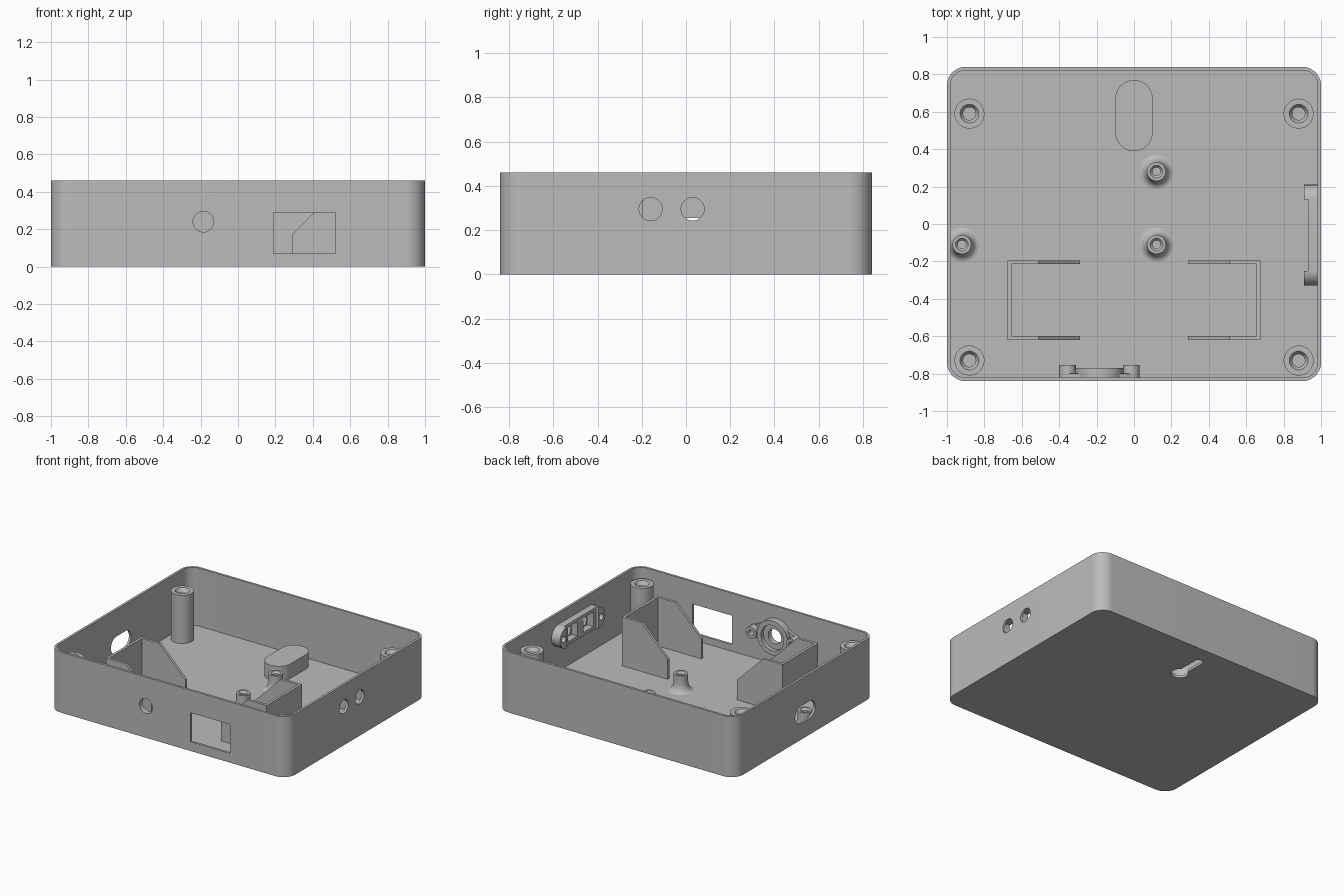
import bpy, bmesh, math
from mathutils import Vector
from mathutils.geometry import convex_hull_2d

if "Cube" in bpy.data.objects:
    bpy.data.objects.remove(bpy.data.objects["Cube"])

grey = bpy.data.materials.new("plain grey plastic")
grey.use_nodes = True
GREY = (0.5, 0.5, 0.5, 1)
grey.diffuse_color = GREY
grey.node_tree.nodes["Principled BSDF"].inputs["Base Color"].default_value = GREY

parts = []
TOP, WALL, FLOOR = 0.46, 0.018, 0.02


def add(name, bm):
    bmesh.ops.recalc_face_normals(bm, faces=bm.faces)
    mesh = bpy.data.meshes.new(name)
    bm.to_mesh(mesh)
    bm.free()
    mesh.materials.append(grey)
    ob = bpy.data.objects.new(name, mesh)
    bpy.context.collection.objects.link(ob)
    parts.append(ob)
    return ob


def hull(*circles, n=48):
    """Convex outline around circles given as (u, v, radius)."""
    pts = [Vector((u + r * math.cos(math.tau * i / n), v + r * math.sin(math.tau * i / n)))
           for u, v, r in circles for i in range(n)]
    return [pts[i] for i in convex_hull_2d(pts)]


def rect(u0, u1, v0, v1):
    return [(u0, v0), (u1, v0), (u1, v1), (u0, v1)]


def prism(name, outline, axis, lo, hi):
    """Extrude an outline along an axis."""
    place = {"x": lambda u, v, w: (w, u, v),
             "y": lambda u, v, w: (u, w, v),
             "z": lambda u, v, w: (u, v, w)}[axis]
    bm = bmesh.new()
    low, high = [[bm.verts.new(place(u, v, w)) for u, v in outline] for w in (lo, hi)]
    bm.faces.new(low)
    bm.faces.new(high)
    for i in range(len(low)):
        j = (i + 1) % len(low)
        bm.faces.new((low[i], low[j], high[j], high[i]))
    return add(name, bm)


def cut(ob, *cutters):
    """Subtract the cutters for good and remove them."""
    for c in cutters:
        mod = ob.modifiers.new("cut", "BOOLEAN")
        mod.operation, mod.solver, mod.object = "DIFFERENCE", "EXACT", c
        c.hide_render = True
    dg = bpy.context.evaluated_depsgraph_get()
    dg.update()
    mesh = bpy.data.meshes.new_from_object(ob.evaluated_get(dg))
    ob.modifiers.clear()
    ob.data = mesh
    for c in cutters:
        parts.remove(c)
        bpy.data.objects.remove(c)


def lathe(name, profile, x, y, n=48):
    """Turn an (r, z) profile round a vertical line at x, y."""
    bm = bmesh.new()
    vs = [bm.verts.new((r, 0, z)) for r, z in profile]
    edges = [bm.edges.new(p) for p in zip(vs, vs[1:])]
    bmesh.ops.spin(bm, geom=vs + edges, axis=(0, 0, 1), cent=(0, 0, 0),
                   angle=math.tau, steps=n)
    bmesh.ops.remove_doubles(bm, verts=bm.verts, dist=1e-5)
    for v in bm.verts:
        # keep the foot inside the side wall
        v.co.x = max(v.co.x + x, -0.99)
        v.co.y += y
    return add(name, bm)


def rounded_box(inset):
    r = 0.1 - inset
    return hull(*[(sx * 0.9, sy * 0.74, r) for sx in (-1, 1) for sy in (-1, 1)], n=64)


# Case: tray with openings in its walls and a hanging keyhole in the floor
BUTTON_X, BUTTON_Z = -0.185, 0.24
SOCKETS, SOCKET_Z = (-0.16, 0.03), 0.295
case = prism("case", rounded_box(0), "z", 0, TOP)
cut(case,
    prism("cavity", rounded_box(WALL), "z", FLOOR, 0.6))
cut(case,
    prism("button_hole", hull((BUTTON_X, BUTTON_Z, 0.055)), "y", -1, -0.7),
    prism("window", rect(0.19, 0.52, 0.07, 0.29), "y", -1, -0.7),
    prism("side_slot", hull((-0.055, 0.19, 0.065), (0.055, 0.19, 0.065)), "x", -1.2, -0.9),
    prism("key_round", hull((0, 0.49, 0.06)), "z", -0.1, 0.05),
    prism("key_slot", hull((0, 0.49, 0.03), (0, 0.69, 0.03)), "z", -0.1, 0.05),
    *[prism("socket_hole", hull((y, SOCKET_Z, 0.052)), "x", 0.9, 1.2) for y in SOCKETS])

# Hollow housing over the keyhole
housing = prism("keyhole_housing", hull((0, 0.49, 0.1), (0, 0.67, 0.1)), "z", 0.01, 0.13)
cut(housing, prism("hollow", hull((0, 0.49, 0.085), (0, 0.67, 0.085)), "z", -0.1, 0.115))

# Lid screw posts in the corners
POST = [(0, 0.01), (0.08, 0.01), (0.08, 0.385), (0.05, 0.385), (0.034, 0.36), (0.034, 0.2), (0, 0.2)]
for x in (-0.88, 0.88):
    for y in (-0.73, 0.59):
        lathe("corner_post", POST, x, y)

# Board standoffs with flared feet
flare = [(0.05 + 0.042 * (1 - math.sin(a)), FLOOR + 0.07 * (1 - math.cos(a)))
         for a in [math.pi / 2 * i / 6 for i in range(7)]]
STANDOFF = ([(0, 0.01), (0.092, 0.01)] + flare
            + [(0.05, 0.145), (0.034, 0.145), (0.022, 0.13), (0.022, 0.05), (0, 0.05)])
for x, y in ((0.12, 0.28), (0.12, -0.11), (-0.92, -0.11)):
    lathe("standoff", STANDOFF, x, y)

# Battery holder: two facing brackets with sloping arms
for s in (-1, 1):
    side = [(s * x, z) for x, z in ((0.29, 0.01), (0.29, 0.17), (0.51, 0.39), (0.675, 0.39), (0.675, 0.01))]
    for y in (-0.62, -0.215):
        prism("holder_arm", side, "y", y, y + 0.02)
    prism("holder_end", rect(-0.62, -0.195, 0.01, 0.39), "x", *sorted((s * 0.655, s * 0.675)))

# Button mount inside the front wall
ears = [BUTTON_X - 0.17, BUTTON_X + 0.17]


def button_hole():
    return prism("bore", hull((BUTTON_X, BUTTON_Z, 0.055)), "y", -1, -0.7)


def ear_hole(x):
    return prism("screw_hole", hull((x, BUTTON_Z, 0.022)), "y", -0.815, -0.7)


plate = prism("button_plate", hull((BUTTON_X, BUTTON_Z, 0.11), *[(x, BUTTON_Z, 0.042) for x in ears]),
              "y", -0.83, -0.8)
cut(plate, button_hole(), *[ear_hole(x) for x in ears])
ring = prism("button_ring", hull((BUTTON_X, BUTTON_Z, 0.13)), "y", -0.83, -0.77)
cut(ring, prism("counterbore", hull((BUTTON_X, BUTTON_Z, 0.095)), "y", -0.805, -0.7), button_hole())
for x in ears:
    ear = prism("button_ear", hull((x, BUTTON_Z, 0.045)), "y", -0.83, -0.755)
    cut(ear, ear_hole(x))

# Socket mount inside the right-hand wall
mount = prism("socket_mount", hull((-0.25, SOCKET_Z, 0.08), (0.13, SOCKET_Z, 0.08)), "x", 0.91, 0.99)
cut(mount, prism("step", rect(-0.25, 0.13, 0.1, 0.5), "x", 0.8, 0.93))
cut(mount,
    *[prism("pocket", rect(y - 0.058, y + 0.058, SOCKET_Z - 0.055, SOCKET_Z + 0.055), "x", 0.8, 1.1)
      for y in SOCKETS],
    *[prism("screw_hole", hull((y, SOCKET_Z, 0.024)), "x", 0.8, 0.97) for y in (-0.285, 0.165)])

# Smooth round walls, keep edges sharp
for ob in parts:
    ob.data.shade_smooth()
    ob.data.set_sharp_from_angle(angle=math.radians(30))
